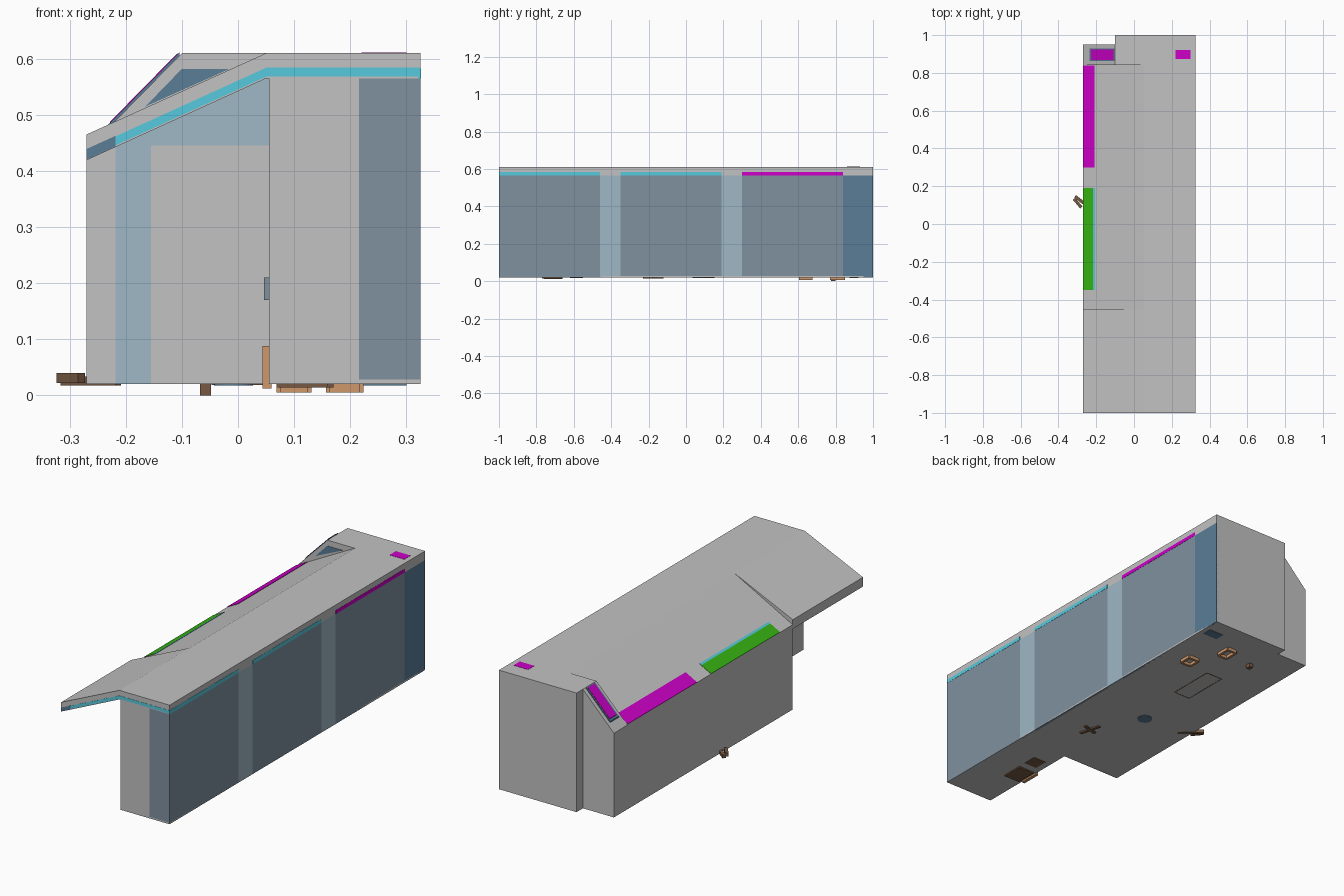
import bpy, bmesh, math

if "Cube" in bpy.data.objects:
    bpy.data.objects.remove(bpy.data.objects["Cube"])


def material(name, rgb):
    m = bpy.data.materials.new(name)
    lin = [(c / 255 / 12.92) if c < 11 else ((c / 255 + 0.055) / 1.055) ** 2.4 for c in rgb]
    m.diffuse_color = (*lin, 1)
    m.use_nodes = True
    m.node_tree.nodes["Principled BSDF"].inputs["Base Color"].default_value = m.diffuse_color
    return m


GREY = material("light grey", (194, 194, 194))
MID = material("slate glass", (128, 145, 160))
LIGHT = material("pale glass", (159, 184, 198))
DARK = material("blue glass", (90, 125, 151))
CYAN = material("cyan", (87, 202, 221))
MAGENTA = material("magenta", (205, 0, 200))
GREEN = material("green", (54, 180, 18))
ORANGE = material("light wood", (206, 152, 107))
BROWN = material("dark wood", (120, 90, 68))


def prism(name, pts, y0, y1, mat):
    """Extrude an x-z outline from y0 to y1."""
    bm = bmesh.new()
    a = [bm.verts.new((x, y0, z)) for x, z in pts]
    b = [bm.verts.new((x, y1, z)) for x, z in pts]
    n = len(pts)
    bm.faces.new(a)
    bm.faces.new(b[::-1])
    for i in range(n):
        j = (i + 1) % n
        bm.faces.new((a[j], a[i], b[i], b[j]))
    bmesh.ops.recalc_face_normals(bm, faces=bm.faces)
    me = bpy.data.meshes.new(name)
    bm.to_mesh(me)
    bm.free()
    me.materials.append(mat)
    ob = bpy.data.objects.new(name, me)
    bpy.context.collection.objects.link(ob)
    return ob


def box(name, x0, x1, y0, y1, z0, z1, mat, turn=0):
    cx, cy = (x0 + x1) / 2, (y0 + y1) / 2
    w, d = (x1 - x0) / 2, (y1 - y0) / 2
    ob = prism(name, [(-w, z0), (w, z0), (w, z1), (-w, z1)], -d, d, mat)
    ob.location = (cx, cy, 0)
    ob.rotation_euler.z = math.radians(turn)
    return ob


F, T = 0.02, 0.565          # floor and wall top heights
L, R = -0.27, 0.325         # outer left and right

# Floor
box("floor_main", L, R, -0.45, 0.95, F, F + 0.008, GREY)
box("floor_front", 0.055, R, -1, -0.45, F, F + 0.008, GREY)
box("floor_back", -0.1, R, 0.95, 1, F, F + 0.008, GREY)

# Solid walls
box("left_wall", L, L + 0.012, -0.45, 0.95, F, 0.437, GREY)
box("back_wall", -0.1, R - 0.004, 0.988, 1, F, 0.6, GREY)
box("back_step_side", -0.1, -0.088, 0.94, 1, F, 0.6, GREY)
prism("back_left_wall", [(L, F), (-0.1, F), (-0.1, 0.61), (L, 0.437)], 0.938, 0.95, GREY)
box("porch_side_wall", 0.055, 0.067, -1, -0.45, F, T, GREY)
box("front_wall", 0.055, 0.216, -1, -0.988, F, T, GREY)
box("front_window", 0.216, R, -1, -0.988, F, T, MID)

# Recessed entrance wall with glazing beside and above the door panel
box("entrance_corner", L, -0.218, -0.45, -0.438, F, 0.43, GREY)
box("entrance_sidelight", -0.218, -0.155, -0.45, -0.438, F, 0.445, LIGHT)
box("entrance_panel", -0.155, 0.055, -0.45, -0.438, F, 0.445, GREY)
prism("entrance_fanlight", [(-0.218, 0.443), (0.055, 0.445), (0.055, 0.57), (0.05, 0.566)],
      -0.45, -0.438, LIGHT)

# Right-hand glazed wall: bays, with strips above them
bays = [(-1, -0.46, MID, CYAN), (-0.46, -0.35, LIGHT, GREY), (-0.35, 0.19, MID, CYAN),
        (0.19, 0.30, LIGHT, GREY), (0.30, 0.84, MID, MAGENTA), (0.84, 1, DARK, GREY)]
for i, (y0, y1, glass, strip) in enumerate(bays):
    box(f"right_window_{i}", R - 0.012, R, y0, y1, F, T, glass)
    if strip != GREY:
        box(f"right_strip_{i}", R - 0.004, R + 0.001, y0, y1, T, 0.583, strip)

# Roof sections
flat = [(0.05, 0.61), (R, 0.61), (R, T), (0.05, T)]
prism("porch_roof", [(L, 0.465)] + flat + [(L, 0.419)], -1, -0.45, GREY)
prism("main_roof", [(L, 0.44)] + flat + [(L, 0.395)], -0.45, 0.845, GREY)
prism("rear_roof", [(L, 0.437), (-0.1, 0.61), (R, 0.61), (R, T), (-0.08, T), (L, 0.38)],
      0.845, 0.95, GREY)
box("rear_flat_roof", -0.1, R, 0.95, 1, T, 0.61, GREY)
prism("rear_gable", [(L, 0.437), (-0.1, 0.61), (0.05, 0.61)], 0.843, 0.85, GREY)
prism("gable_window", [(-0.165, 0.515), (-0.015, 0.582), (-0.1, 0.582)], 0.841, 0.846, DARK)


# Strips on the front fascia follow the roof line
def porch_z(x):
    return T + min(0, x - 0.05) * 0.456


def fascia(name, xs, lo, hi, mat):
    pts = [(x, porch_z(x) + lo) for x in xs] + [(x, porch_z(x) + hi) for x in xs[::-1]]
    prism(name, pts, -1.001, -0.996, mat)


fascia("fascia_cyan", [-0.218, 0.05, R], 0.003, 0.019, CYAN)
fascia("fascia_end", [L, -0.218], 0.001, 0.02, DARK)


# Thin coloured plates lying along the left eave
def eave_plate(name, x0, x1, y0, y1, mat):
    z = [0.61 + (x - 0.05) * 0.17 / 0.32 for x in (x0, x1)]
    prism(name, [(x0, z[0]), (x1, z[1]), (x1, z[1] + 0.002), (x0, z[0] + 0.002)], y0, y1, mat)


eave_plate("eave_green", L, -0.217, -0.35, 0.19, GREEN)
eave_plate("eave_cyan", -0.217, -0.207, -0.35, 0.19, CYAN)
eave_plate("eave_magenta", L, -0.208, 0.30, 0.84, MAGENTA)
box("roof_patch", 0.22, 0.30, 0.873, 0.922, 0.609, 0.611, MAGENTA)


# Steep rear rooflight with raised frame
def steep(name, x0, x1, y0, y1, h, mat):
    z = [0.61 + (x + 0.1) * 1.0176 for x in (x0, x1)]
    prism(name, [(x0, z[0] - 0.005), (x1, z[1] - 0.005), (x1, z[1] + h), (x0, z[0] + h)], y0, y1, mat)


steep("rooflight_frame", -0.235, -0.104, 0.862, 0.93, 0.006, DARK)
steep("rooflight_pane", -0.228, -0.108, 0.869, 0.923, 0.008, MAGENTA)


# Furniture feet and mats that show through the floor
def frame(name, x, y, w, d, z0, z1, t, mat):
    for i, s in enumerate((-1, 1)):
        box(f"{name}_side_{i}", x + s * w / 2 - t / 2, x + s * w / 2 + t / 2, y - d / 2, y + d / 2, z0, z1, mat)
        box(f"{name}_end_{i}", x - w / 2, x + w / 2, y + s * d / 2 - t / 2, y + s * d / 2 + t / 2, z0, z1, mat)


frame("chair_base_a", 0.19, 0.64, 0.055, 0.06, 0.005, 0.025, 0.012, ORANGE)
frame("chair_base_b", 0.10, 0.81, 0.05, 0.07, 0.005, 0.025, 0.012, ORANGE)
frame("rug_edge", 0.0, 0.475, 0.09, 0.24, 0.019, 0.022, 0.004, BROWN)
box("stool_foot", -0.068, -0.048, 0.775, 0.8, 0.0, 0.022, BROWN)
box("bench_seat", 0.07, 0.16, -0.77, -0.66, 0.014, 0.03, BROWN)
box("bench_mat", 0.09, 0.16, -0.62, -0.55, 0.018, 0.022, BROWN)
box("bench_back", 0.044, 0.06, -0.76, -0.66, 0.012, 0.088, ORANGE)
box("door_handle", 0.046, 0.06, -0.62, -0.58, 0.17, 0.21, MID)
box("table_leg_a", 0.09, 0.17, -0.18, -0.165, 0.014, 0.03, BROWN, 15)
box("table_leg_b", 0.12, 0.135, -0.23, -0.12, 0.014, 0.03, BROWN, 15)
box("lounger_rail", -0.325, -0.2, 0.1, 0.116, 0.018, 0.034, BROWN, -38)
box("lounger_arm", -0.306, -0.29, 0.08, 0.14, 0.022, 0.04, BROWN, 40)
box("floor_hatch", 0.22, 0.30, 0.873, 0.922, 0.018, 0.022, DARK)
bpy.ops.mesh.primitive_cylinder_add(vertices=24, radius=0.035, depth=0.004, location=(-0.008, 0.07, 0.02))
disc = bpy.context.object
disc.name = "floor_disc"
disc.data.materials.append(DARK)
